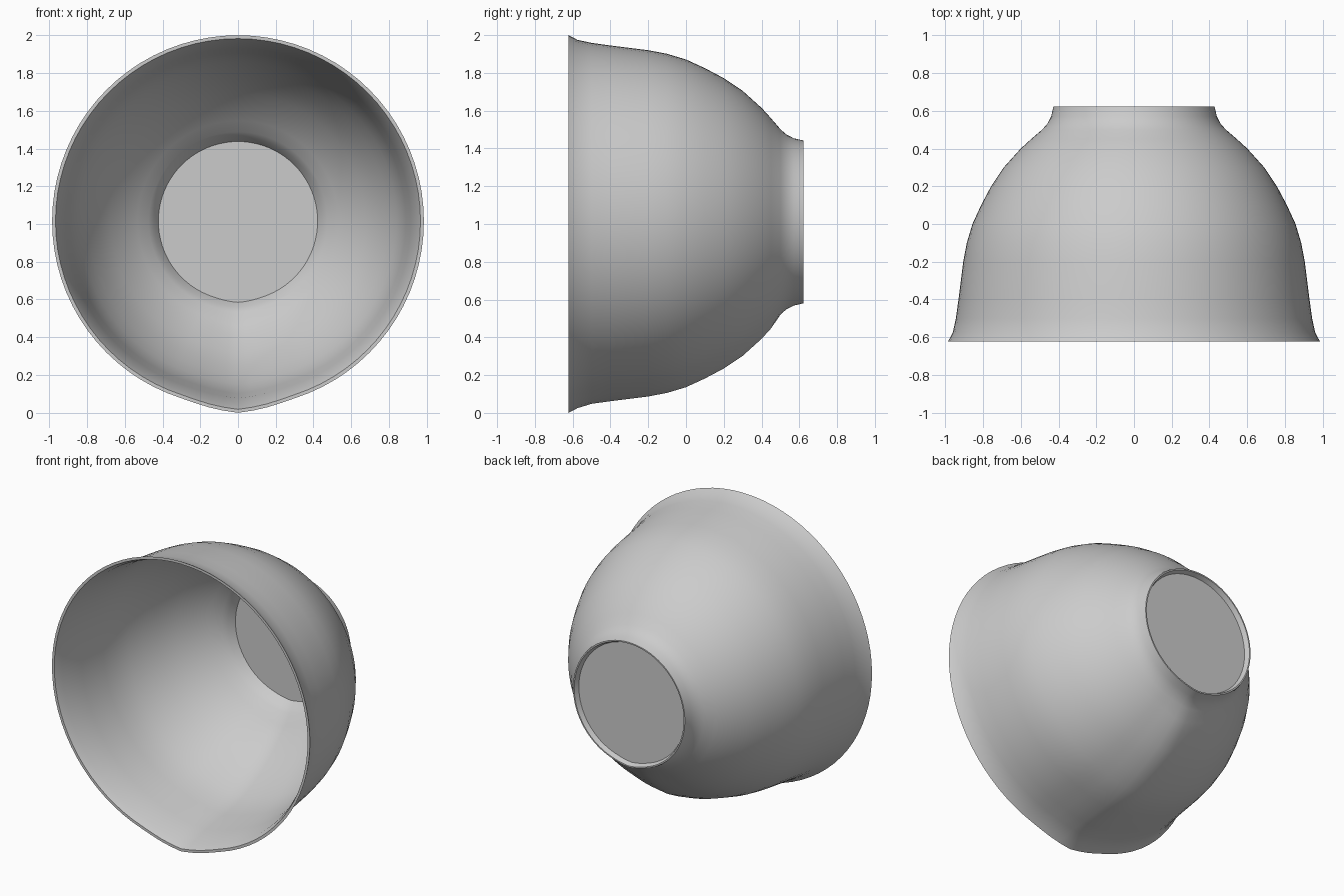
import bpy, bmesh, math

if "Cube" in bpy.data.objects:
    bpy.data.objects.remove(bpy.data.objects["Cube"])

CENTRE_Z = 1.015
SEGMENTS = 80

# Profiles as (y, radius): outside from foot to rim, then inside from rim to floor
outer = [(0.59, 0.0), (0.59, 0.405), (0.622, 0.418), (0.622, 0.427), (0.57, 0.439),
         (0.53, 0.46), (0.50, 0.487), (0.45, 0.545), (0.40, 0.60), (0.30, 0.69),
         (0.20, 0.757), (0.10, 0.81), (0.0, 0.856), (-0.10, 0.886), (-0.20, 0.905),
         (-0.40, 0.93), (-0.50, 0.944), (-0.575, 0.96), (-0.622, 0.985)]
inner = [(-0.622, 0.967), (-0.57, 0.946), (-0.40, 0.915), (-0.20, 0.89), (-0.10, 0.871),
         (0.0, 0.841), (0.10, 0.796), (0.20, 0.743), (0.30, 0.676), (0.40, 0.586),
         (0.45, 0.532), (0.50, 0.473), (0.53, 0.447), (0.575, 0.422), (0.575, 0.0)]


def ridge(angle, y):
    """Slight keel along the underside of the bowl, fading at the foot."""
    amount = 0.03 if y < -0.5 else (0.023 if y < 0.5 else 0.008)
    return amount * max(0.0, 1 - abs(angle) / 0.28)


def lathe(name, profile):
    """Turn a profile around the y axis; zero radii become single points."""
    bm = bmesh.new()
    rings = []
    for y, r in profile:
        if r == 0:
            rings.append([bm.verts.new((0, y, CENTRE_Z))] * SEGMENTS)
            continue
        ring = []
        for i in range(SEGMENTS):
            a = 2 * math.pi * i / SEGMENTS
            a = a - 2 * math.pi if a > math.pi else a  # zero points straight down
            rr = r + ridge(a, y)
            ring.append(bm.verts.new((rr * math.sin(a), y, CENTRE_Z - rr * math.cos(a))))
        rings.append(ring)
    for lo, hi in zip(rings, rings[1:]):
        for i in range(SEGMENTS):
            j = (i + 1) % SEGMENTS
            corners = dict.fromkeys((lo[i], lo[j], hi[j], hi[i]))
            bm.faces.new(list(corners))
    bmesh.ops.recalc_face_normals(bm, faces=bm.faces)
    mesh = bpy.data.meshes.new(name)
    bm.to_mesh(mesh)
    bm.free()
    obj = bpy.data.objects.new(name, mesh)
    bpy.context.collection.objects.link(obj)
    return obj


# Thin-walled bowl lying on its side, opening to the front
bowl = lathe("bowl", outer + inner)
bpy.context.view_layer.objects.active = bowl
bowl.select_set(True)
bpy.ops.object.shade_smooth_by_angle(angle=math.radians(30))
